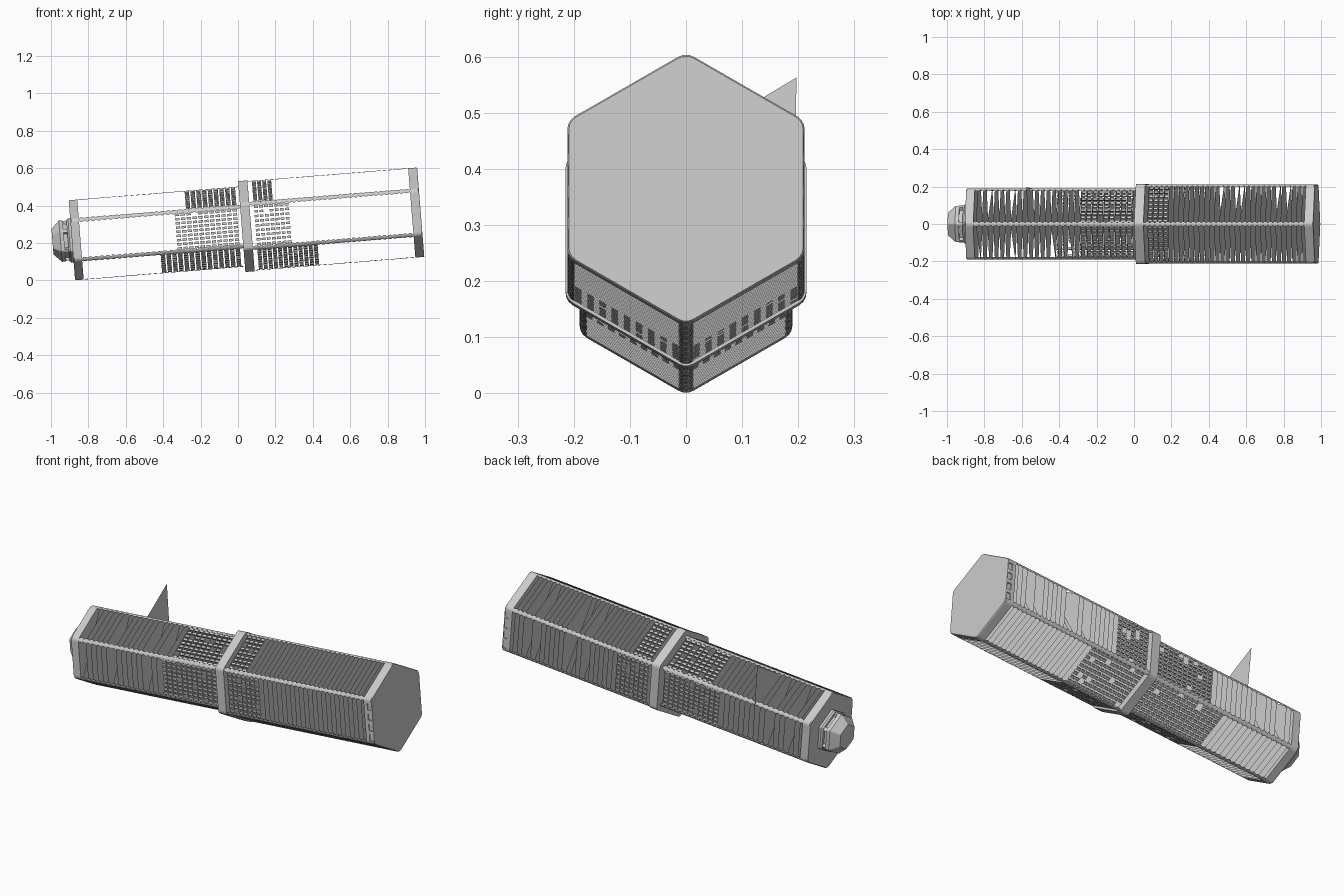
import bpy, bmesh, math, random
from mathutils import Matrix, Vector

if "Cube" in bpy.data.objects:
    bpy.data.objects.remove(bpy.data.objects["Cube"], do_unlink=True)

random.seed(4)
TILT = Matrix.Translation((0, 0, 0.286)) @ Matrix.Rotation(math.radians(-4.6), 4, 'Y')
R_REAR, R_FRONT, R_COLLAR = 0.219, 0.244, 0.248
FILLET = 0.026


def finish(name, bm):
    """Turn a bmesh built along the x axis into a tilted object."""
    bmesh.ops.recalc_face_normals(bm, faces=bm.faces)
    mesh = bpy.data.meshes.new(name)
    bm.to_mesh(mesh)
    bm.free()
    mesh.transform(TILT)
    obj = bpy.data.objects.new(name, mesh)
    bpy.context.collection.objects.link(obj)
    return obj


def hex_corners(radius, fillet=FILLET, sweep=30, steps=4):
    """Six groups of (y, z) points, one per rounded corner, clockwise from the top."""
    groups = []
    inner = radius - fillet / math.cos(math.pi / 6)
    for k in range(6):
        a = math.radians(90 - 60 * k)
        arc = [a + math.radians(sweep * (1 - 2 * i / (steps - 1))) for i in range(steps)]
        groups.append([(inner * math.cos(a) + fillet * math.cos(t),
                        inner * math.sin(a) + fillet * math.sin(t)) for t in arc])
    return groups


def hex_body(name, stations, fillet=FILLET):
    """Closed hexagonal solid through (position, radius) stations."""
    bm = bmesh.new()
    rings = [[bm.verts.new((u, y, z)) for y, z in sum(hex_corners(r, fillet), [])]
             for u, r in stations]
    n = len(rings[0])
    for a, b in zip(rings, rings[1:]):
        for i in range(n):
            j = (i + 1) % n
            bm.faces.new((a[i], a[j], b[j], b[i]))
    bm.faces.new(rings[0])
    bm.faces.new(rings[-1])
    return finish(name, bm)


def box(bm, center, size, angle):
    """Box whose local z points outward at the given angle in the y-z plane."""
    turn = Matrix.Rotation(angle - math.pi / 2, 4, 'X')
    matrix = Matrix.Translation(center) @ turn @ Matrix.Diagonal((*size, 1))
    bmesh.ops.create_cube(bm, size=1, matrix=matrix)


def spaced(start, end, count):
    return [start + (end - start) * i / (count - 1) for i in range(count)]


# Solid collars
hex_body("rear_collar", [(-0.891, R_REAR - 0.004), (-0.886, R_REAR), (-0.845, R_REAR)])
hex_body("middle_collar", [(0.02, R_COLLAR), (0.07, R_COLLAR)])
end_collar = hex_body("end_collar", [(0.932, R_FRONT), (0.976, R_FRONT), (0.98, R_FRONT - 0.003)])

# Shallow slots down both sides of the end collar
bm = bmesh.new()
for side in (-1, 1):
    for z in spaced(-0.09, 0.08, 4):
        box(bm, (0.965, side * 0.212, z), (0.024, 0.012, 0.036), math.pi / 2)
cutter = finish("slot_cutter", bm)
cutter.hide_render = True
cutter.hide_set(True)
cutter.display_type = 'WIRE'
slots = end_collar.modifiers.new("slots", 'BOOLEAN')
slots.operation = 'DIFFERENCE'
slots.solver = 'EXACT'
slots.object = cutter

# Stepped nozzle at the rear
hex_body("nozzle", [(-0.88, 0.12), (-0.903, 0.12), (-0.912, 0.112), (-0.912, 0.095),
                    (-0.932, 0.095), (-0.932, 0.112), (-0.952, 0.112), (-0.995, 0.07)], 0.008)
bm = bmesh.new()
for k in range(6):
    a = math.radians(30 + 60 * k)
    box(bm, (-0.922, 0.097 * math.cos(a), 0.097 * math.sin(a)), (0.024, 0.02, 0.02), a)
finish("nozzle_struts", bm)

# Stacks of thin hexagonal fins
REAR = spaced(-0.83, 0.005, 28)
FRONT = spaced(0.09, 0.915, 31)


def fin_stack(name, stations, radius, chips, spike_at=None):
    """Fins with a few missing corners; one may have a raised corner."""
    bm = bmesh.new()
    spike = None
    if spike_at is not None:
        spike = min(stations, key=lambda u: abs(u - spike_at))
    for u in stations:
        corners = hex_corners(radius)
        if u == spike:
            corners[1] = [(0.197, 0.322)]
        elif abs(u) > 0.25:
            for k, chance in chips.items():
                if random.random() < chance:
                    corners[k] = []
        bm.faces.new([bm.verts.new((u, y, z)) for y, z in sum(corners, [])])
    finish(name, bm)


fin_stack("rear_fins", REAR, R_REAR, {1: 0.2, 5: 0.12}, -0.555)
fin_stack("front_fins", FRONT, R_FRONT, {1: 0.25})


# Thin scalloped strips wrapped over the six rounded corners
def corner_strips(name, stations, start, end, radius):
    bm = bmesh.new()
    pitch = stations[1] - stations[0]
    wide, narrow = hex_corners(radius), hex_corners(radius, sweep=19)
    for k in range(6):
        sections = [(start, narrow[k])]
        for u in stations:
            sections += [(u - pitch * 0.4, narrow[k]), (u - pitch * 0.22, wide[k]),
                         (u + pitch * 0.22, wide[k]), (u + pitch * 0.4, narrow[k])]
        sections.append((end, narrow[k]))
        rows = [[bm.verts.new((u, y, z)) for y, z in pts] for u, pts in sections]
        for a, b in zip(rows, rows[1:]):
            for i in range(len(a) - 1):
                bm.faces.new((a[i], a[i + 1], b[i + 1], b[i]))
    finish(name, bm)


corner_strips("rear_corner_strips", REAR, -0.85, 0.025, R_REAR)
corner_strips("front_corner_strips", FRONT, 0.068, 0.935, R_FRONT)

# Rows of small bars bridging the fins around the middle
UPPER, SIDE, LOWER = (-0.27, 0.21), (-0.32, 0.29), (-0.44, 0.41)
REACHES = [UPPER, SIDE, LOWER, LOWER, SIDE, UPPER]


def grid_bars(name, stations, radius):
    bm = bmesh.new()
    apothem = radius * math.cos(math.pi / 6) - 0.005
    pitch = stations[1] - stations[0]
    for k, (low, high) in enumerate(REACHES):
        a = math.radians(60 - 60 * k)
        out = Vector((0, math.cos(a), math.sin(a)))
        along = Vector((0, -math.sin(a), math.cos(a)))
        for u in stations[:-1]:
            if not low < u + pitch / 2 < high:
                continue
            for t in spaced(-0.41 * radius, 0.41 * radius, 9):
                if random.random() < 0.06:
                    continue
                center = out * apothem + along * t
                center.x = u + pitch / 2
                box(bm, center, (pitch * 0.75, 0.013, 0.008), a)
    finish(name, bm)


grid_bars("rear_grid_bars", REAR, R_REAR)
grid_bars("front_grid_bars", FRONT, R_FRONT)
